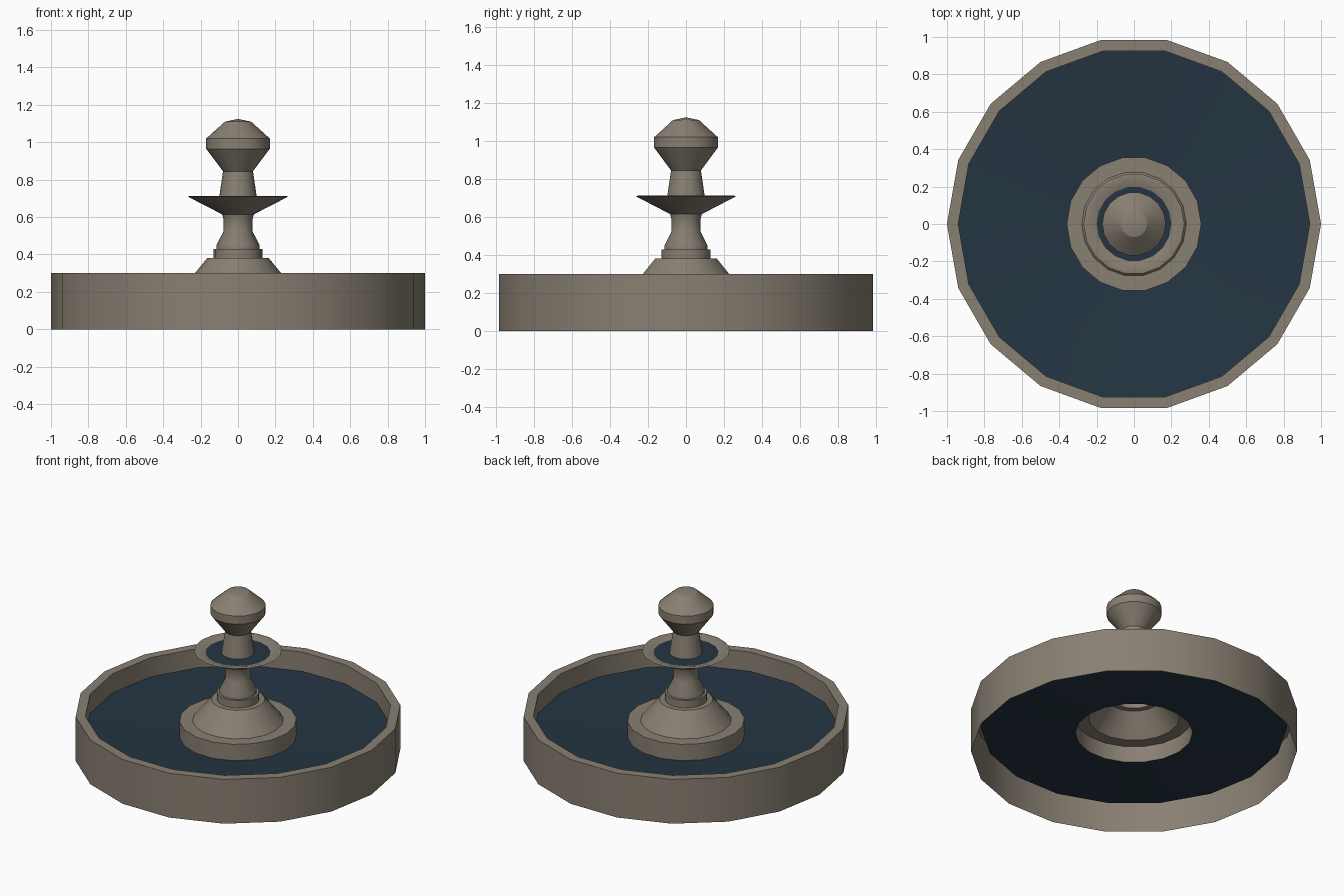
import bpy, bmesh
from math import cos, sin, tau, radians

if "Cube" in bpy.data.objects:
    bpy.data.objects.remove(bpy.data.objects["Cube"])

SIDES = 18


def material(name, color):
    m = bpy.data.materials.new(name)
    m.diffuse_color = (*color, 1)
    m.use_nodes = True
    m.node_tree.nodes["Principled BSDF"].inputs["Base Color"].default_value = m.diffuse_color
    return m


stone = material("stone", (0.25, 0.215, 0.17))
water = material("water", (0.018, 0.036, 0.055))


def lathe(name, profile, mat):
    """Spin (radius, z) points, listed so that outside faces point outward, about z."""
    bm = bmesh.new()
    rings = []
    for r, z in profile:
        if r == 0:
            rings.append([bm.verts.new((0, 0, z))] * SIDES)
        else:
            rings.append([bm.verts.new((r * cos(tau * i / SIDES), r * sin(tau * i / SIDES), z))
                          for i in range(SIDES)])
    for low, high in zip(rings, rings[1:]):
        for i in range(SIDES):
            j = (i + 1) % SIDES
            quad = [low[i], low[j], high[j], high[i]]
            bm.faces.new(list(dict.fromkeys(quad)))
    mesh = bpy.data.meshes.new(name)
    bm.to_mesh(mesh)
    bm.free()
    mesh.materials.append(mat)
    obj = bpy.data.objects.new(name, mesh)
    bpy.context.collection.objects.link(obj)
    bpy.ops.object.select_all(action='DESELECT')
    obj.select_set(True)
    bpy.context.view_layer.objects.active = obj
    bpy.ops.object.shade_smooth_by_angle(angle=radians(30))
    return obj


# Large basin wall, open underneath, with flat rim
lathe("basin_wall", [(1, 0), (1, 0.3), (0.94, 0.3), (0.94, 0.17)], stone)

# Basin water, dipping slightly towards the pedestal
lathe("basin_water", [(0.94, 0.17), (0.36, 0.13)], water)

# Stepped pedestal and lower stem
lathe("pedestal", [(0.36, 0.13), (0.36, 0.24), (0.28, 0.24), (0.165, 0.38), (0.13, 0.38),
                   (0.13, 0.43), (0.115, 0.43), (0.115, 0.45), (0.077, 0.525),
                   (0.077, 0.585), (0.085, 0.615)], stone)

# Shallow upper bowl and its water
lathe("upper_bowl", [(0.085, 0.615), (0.27, 0.71), (0.25, 0.713), (0.2, 0.697)], stone)
lathe("upper_water", [(0.2, 0.697), (0.1, 0.697)], water)

# Upper stem and rounded finial
lathe("finial", [(0.102, 0.697), (0.08, 0.845), (0.17, 0.965), (0.17, 1.02),
                 (0.07, 1.11), (0, 1.125)], stone)
